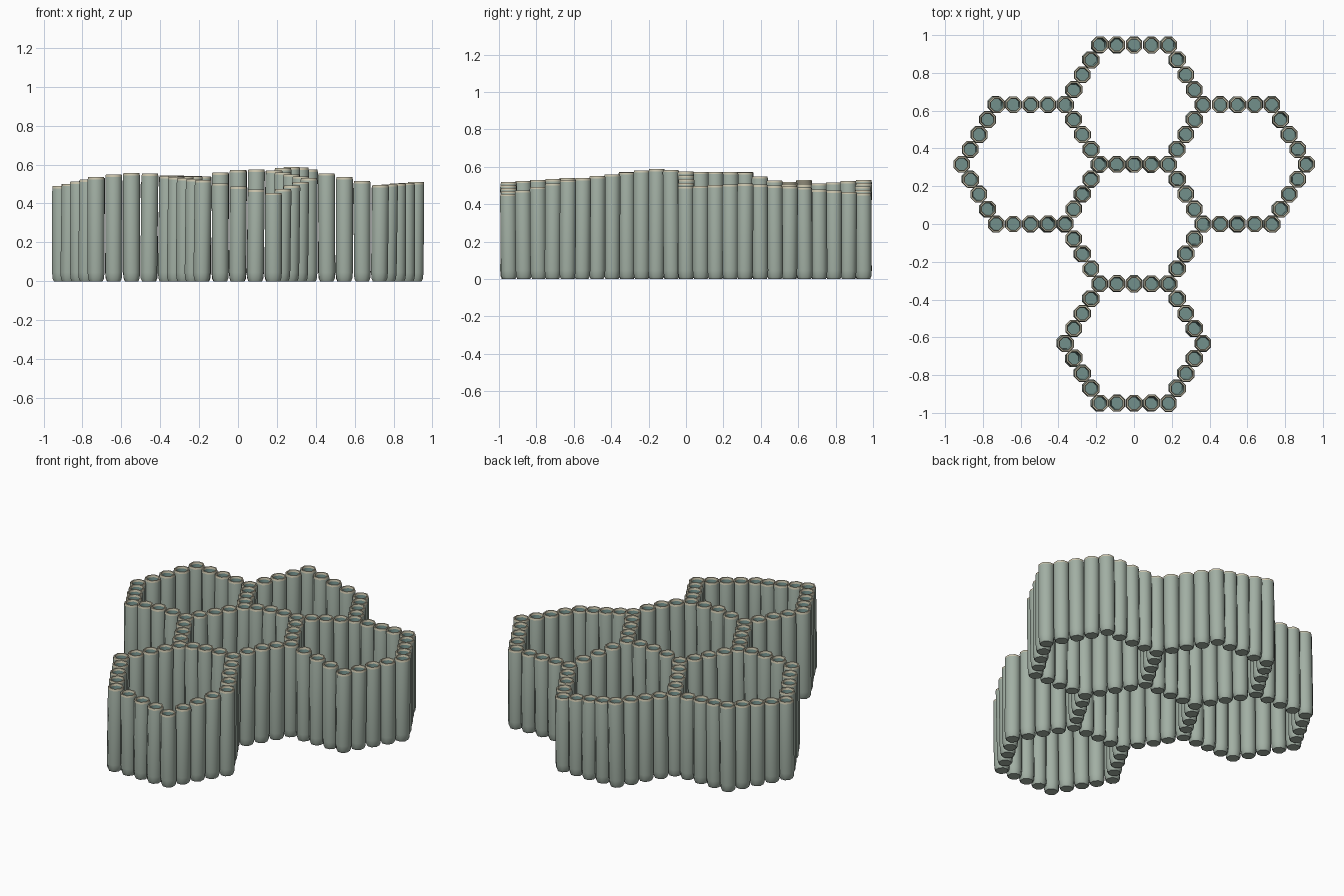
import bpy, math, random

if "Cube" in bpy.data.objects:
    bpy.data.objects.remove(bpy.data.objects["Cube"])

random.seed(4)
S = 0.365                      # hexagon side
H = S * math.sqrt(3) / 2       # half cell height
R = 0.047                      # tube radius
SIDES = 8
PER_EDGE = 4                   # tube steps along each cell side


def material(name, color):
    m = bpy.data.materials.new(name)
    m.diffuse_color = (*color, 1)
    m.use_nodes = True
    m.node_tree.nodes["Principled BSDF"].inputs["Base Color"].default_value = m.diffuse_color
    return m


MATS = [material("outer_green", (0.36, 0.43, 0.37)),
        material("rim_tan", (0.60, 0.56, 0.42)),
        material("inner_teal", (0.17, 0.28, 0.26))]

# Tube height at each cell corner, keyed by (x / half side, y / half cell height)
CORNER_HEIGHT = {
    (-1, 3): .53, (1, 3): .46, (-2, 2): .505, (2, 2): .485, (-4, 2): .53, (4, 2): .49,
    (-5, 1): .49, (5, 1): .51, (-1, 1): .54, (1, 1): .57, (-4, 0): .535, (-2, 0): .545,
    (2, 0): .575, (4, 0): .495, (-1, -1): .54, (1, -1): .57, (-2, -2): .54, (2, -2): .53,
    (-1, -3): .52, (1, -3): .455}
CELLS = {"back_cell": (0, 2), "left_cell": (-3, 1), "right_cell": (3, 1),
         "centre_cell": (0, 0), "front_cell": (0, -2)}
CORNERS = [(2, 0), (1, 1), (-1, 1), (-2, 0), (-1, -1), (1, -1)]


def add_tube(verts, faces, mats, x, y, h):
    """Hollow cup with rounded foot, bevelled rim and a slight lean."""
    lx = random.uniform(-0.002, 0.008)
    ly = random.uniform(-0.005, 0.005)
    profile = [(.037, 0), (.044, .015), (R, .045), (R, h - .012), (.044, h),
               (.037, h), (.034, h - .012), (.032, .07)]
    ring_mat = [0, 0, 0, 1, 1, 1, 2]
    base = len(verts)
    for r, z in profile:
        k = z / h - 0.5
        for i in range(SIDES):
            a = math.tau * (i + 0.5) / SIDES
            verts.append((x + lx * k + r * math.cos(a), y + ly * k + r * math.sin(a), z))
    for j, m in enumerate(ring_mat):
        a, b = base + j * SIDES, base + (j + 1) * SIDES
        for i in range(SIDES):
            n = (i + 1) % SIDES
            faces.append((a + i, a + n, b + n, b + i))
            mats.append(m)
    last = base + (len(profile) - 1) * SIDES
    faces.append(tuple(base + i for i in reversed(range(SIDES))))
    mats.append(0)
    faces.append(tuple(last + i for i in range(SIDES)))
    mats.append(2)


# Rows of tubes along every cell side, shared sides built only once
used = set()
for name, (cx, cy) in CELLS.items():
    verts, faces, mats = [], [], []
    for i in range(6):
        p = (cx + CORNERS[i][0], cy + CORNERS[i][1])
        q = (cx + CORNERS[(i + 1) % 6][0], cy + CORNERS[(i + 1) % 6][1])
        for k in range(PER_EDGE + 1):
            t = k / PER_EDGE
            x = (p[0] + (q[0] - p[0]) * t) * S / 2
            y = (p[1] + (q[1] - p[1]) * t) * H
            key = (round(x, 3) + 0.0, round(y, 3) + 0.0)
            if key in used:
                continue
            used.add(key)
            h = CORNER_HEIGHT[p] * (1 - t) + CORNER_HEIGHT[q] * t
            h += 0.016 * math.sin(math.pi * t) if p[1] == q[1] and abs(p[1]) < 2 and p[0] + q[0] < 5 else 0
            if {p, q} == {(1, -1), (2, 0)}:
                h += 0.015 * math.sin(math.pi * t)
            add_tube(verts, faces, mats, x, y, h)
    mesh = bpy.data.meshes.new(name + "_tubes")
    mesh.from_pydata(verts, [], faces)
    for m in MATS:
        mesh.materials.append(m)
    mesh.polygons.foreach_set("material_index", mats)
    mesh.update()
    ob = bpy.data.objects.new(name + "_tubes", mesh)
    bpy.context.collection.objects.link(ob)
    bpy.ops.object.select_all(action='DESELECT')
    ob.select_set(True)
    bpy.context.view_layer.objects.active = ob
    bpy.ops.object.shade_smooth_by_angle(angle=math.radians(50))
